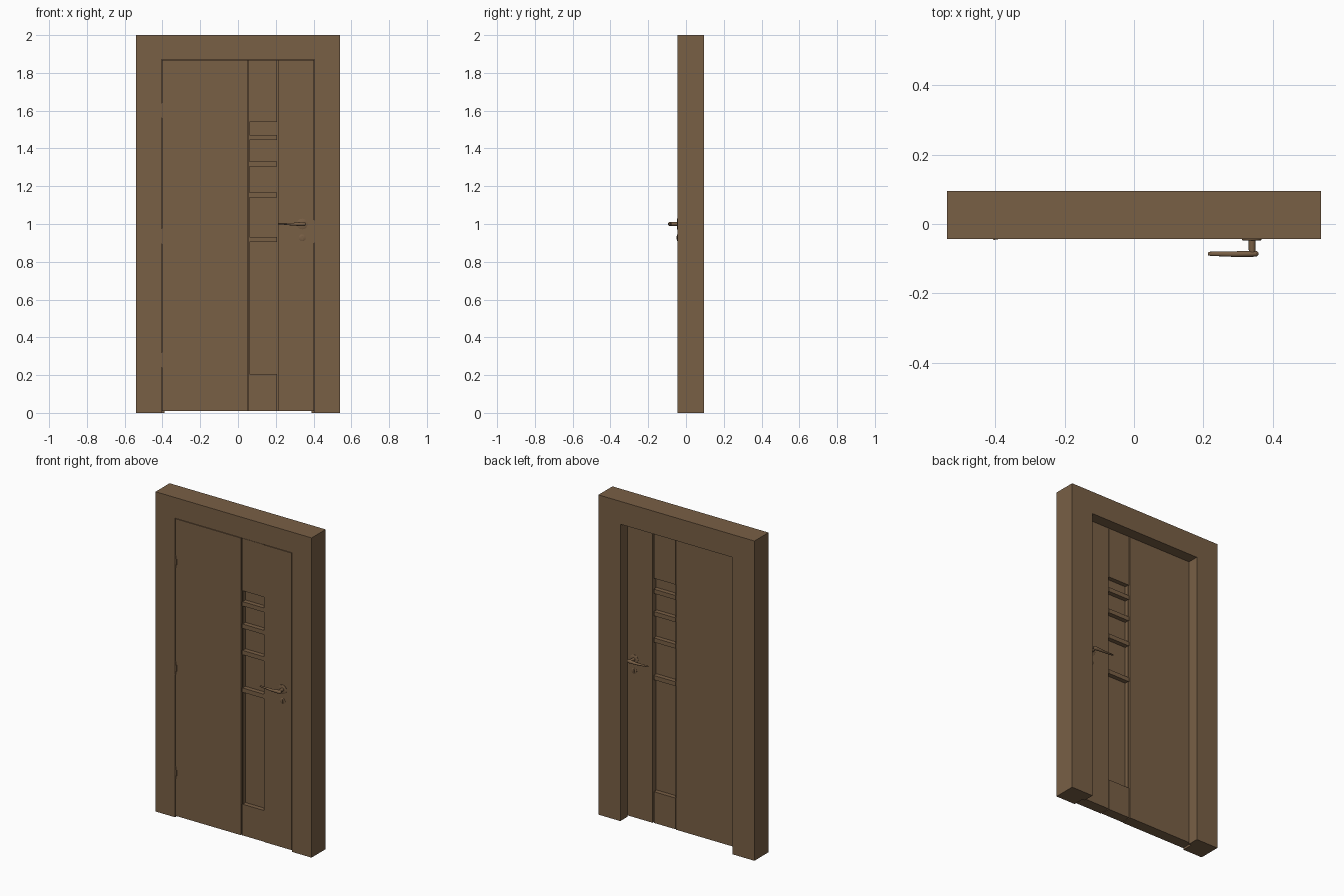
import bpy, bmesh, math
from mathutils import Vector

if "Cube" in bpy.data.objects:
    bpy.data.objects.remove(bpy.data.objects["Cube"])

wood = bpy.data.materials.new("walnut_brown")
wood.diffuse_color = (0.19, 0.115, 0.06, 1)
wood.use_nodes = True
wood.node_tree.nodes["Principled BSDF"].inputs["Base Color"].default_value = wood.diffuse_color

FRONT, SEAM, BACK = -0.044, 0.026, 0.095   # depth of leaf front, leaf back, frame back
MID = (FRONT + SEAM) / 2


def finish(name, bm, smooth=False):
    bmesh.ops.recalc_face_normals(bm, faces=bm.faces)
    me = bpy.data.meshes.new(name)
    bm.to_mesh(me)
    bm.free()
    ob = bpy.data.objects.new(name, me)
    bpy.context.collection.objects.link(ob)
    me.materials.append(wood)
    if smooth:
        bpy.ops.object.select_all(action='DESELECT')
        ob.select_set(True)
        bpy.context.view_layer.objects.active = ob
        bpy.ops.object.shade_smooth_by_angle(angle=math.radians(40))
    return ob


def box(name, x, y, z):
    bm = bmesh.new()
    bmesh.ops.create_cube(bm, size=1)
    for v in bm.verts:
        v.co = Vector([(r[0] + r[1]) / 2 + c * (r[1] - r[0]) for c, r in zip(v.co, (x, y, z))])
    return finish(name, bm)


def loft(name, rings, n=24):
    """Skin elliptical rings given as (centre, axis_u, axis_v)."""
    bm = bmesh.new()
    loops = []
    for c, u, w in rings:
        loops.append([bm.verts.new(Vector(c) + Vector(u) * math.cos(2 * math.pi * i / n)
                                   + Vector(w) * math.sin(2 * math.pi * i / n)) for i in range(n)])
    for a, b in zip(loops, loops[1:]):
        for i in range(n):
            bm.faces.new((a[i], a[(i + 1) % n], b[(i + 1) % n], b[i]))
    bm.faces.new(loops[0])
    bm.faces.new(loops[-1])
    return finish(name, bm, True)


# Frame: front half fits round the leaf, rear half forms the door stop
for part, y, inner, head in (("front", (FRONT, SEAM), 0.405, 1.871),
                             ("rear", (SEAM, BACK), 0.388, 1.857)):
    for side, x in (("left", (-0.54, -inner)), ("right", (inner, 0.54))):
        box(f"frame_{part}_{side}", x, y, (0, head))
    box(f"frame_{part}_head", (-0.54, 0.54), y, (head, 2.0))

# Leaf: thin core (also the window pane) with two thick flush panels
Z0, Z1 = 0.01, 1.868
box("leaf_core", (-0.402, 0.402), (MID - 0.004, MID + 0.004), (Z0, Z1))
box("leaf_wide_panel", (-0.402, 0.050), (FRONT, SEAM), (Z0, Z1))
box("leaf_lock_panel", (0.212, 0.402), (FRONT, SEAM), (Z0, Z1))

# Centre strip: stacked boards above and below the window
strip_y = (FRONT + 0.003, SEAM - 0.003)
strip_x = (0.056, 0.207)
for name, lo, hi, count in (("upper", 1.54, Z1, 6), ("lower", Z0, 0.205, 4)):
    h = (hi - lo) / count
    for i in range(count):
        box(f"{name}_strip_board", strip_x, strip_y, (lo + i * h, lo + (i + 1) * h))

# Window bars and edge trim
for lo, hi in ((0.905, 0.932), (1.14, 1.167), (1.305, 1.332), (1.445, 1.472)):
    box("window_bar", strip_x, strip_y, (lo, hi))
box("window_edge_trim", (0.056, 0.061), (FRONT + 0.008, SEAM - 0.008), (0.205, 1.54))

# Hinges: knuckle with a leaf plate
for z in (0.28, 0.935, 1.60):
    loft("hinge_knuckle", [((-0.403, -0.040, z + d), (0.006, 0, 0), (0, 0.006, 0))
                           for d in (-0.04, 0.04)], 16)
    box("hinge_plate", (-0.403, -0.393), (FRONT - 0.001, FRONT + 0.002), (z - 0.02, z + 0.02))

# Latch plate on the lock edge
box("latch_plate", (0.400, 0.406), (FRONT + 0.003, SEAM - 0.02), (0.90, 1.02))


def disc(name, x, z, r, y0, y1):
    d = y1 - y0
    return loft(name, [((x, y0, z), (r, 0, 0), (0, 0, r)),
                       ((x, y0 + 0.6 * d, z), (r, 0, 0), (0, 0, r)),
                       ((x, y1, z), (r * 0.88, 0, 0), (0, 0, r * 0.88))], 32)


# Handle sets on both faces of the leaf
for face, y, s in (("front", FRONT, -1), ("back", SEAM, 1)):
    disc(f"{face}_handle_rose", 0.34, 1.0, 0.028, y, y + s * 0.004)
    disc(f"{face}_key_plate", 0.34, 0.927, 0.018, y, y + s * 0.003)
    box(f"{face}_keyhole", (0.337, 0.343), sorted((y, y + s * 0.005)), (0.917, 0.937))
    disc(f"{face}_handle_stem", 0.341, 1.0, 0.010, y, y + s * 0.044)
    # lever: x, distance from face, half depth, z, half height
    rings = [(0.359, 0.042, 0.004, 1.0, 0.005), (0.354, 0.042, 0.008, 1.0, 0.010),
             (0.338, 0.042, 0.009, 1.0, 0.011), (0.29, 0.043, 0.008, 0.999, 0.007),
             (0.22, 0.042, 0.006, 1.002, 0.004), (0.213, 0.042, 0.004, 1.002, 0.003)]
    loft(f"{face}_handle_lever", [((x, y + s * d, z), (0, hd, 0), (0, 0, hz))
                                  for x, d, hd, z, hz in rings], 20)
